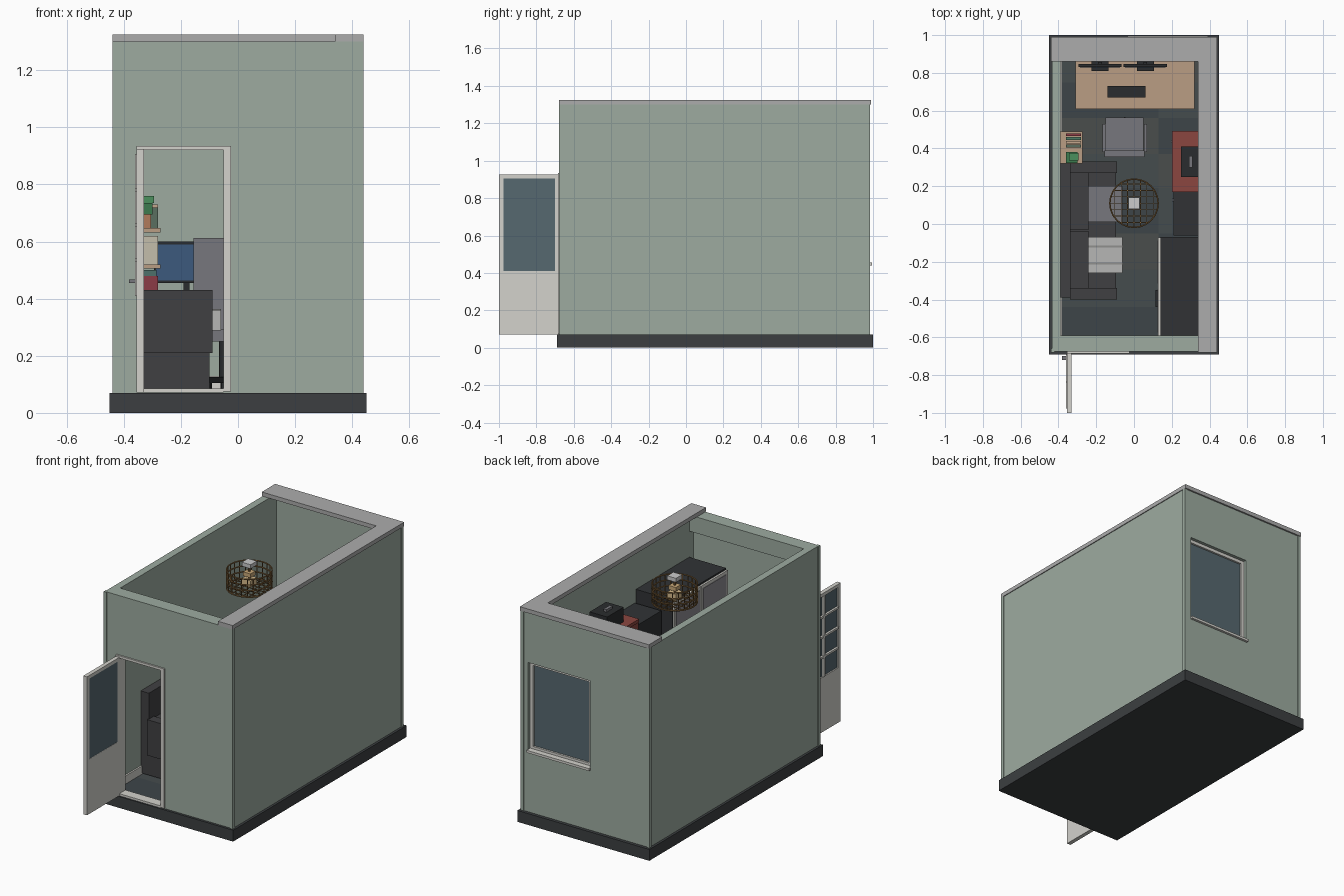
import bpy, math
from mathutils import Matrix

if "Cube" in bpy.data.objects:
    bpy.data.objects.remove(bpy.data.objects["Cube"])

MATS = {}


def paint(o, hexcol):
    if hexcol is None:
        return o
    if hexcol not in MATS:
        m = bpy.data.materials.new("paint_" + hexcol)
        m.diffuse_color = [(int(hexcol[i:i + 2], 16) / 255) ** 2.2 for i in (0, 2, 4)] + [1]
        m.use_nodes = True
        m.node_tree.nodes["Principled BSDF"].inputs["Base Color"].default_value = m.diffuse_color
        MATS[hexcol] = m
    o.data.materials.append(MATS[hexcol])
    return o


def box(name, x0, x1, y0, y1, z0, z1, col=None):
    bpy.ops.mesh.primitive_cube_add(size=1)
    o = bpy.context.object
    o.name = name
    o.data.transform(Matrix.Translation(((x0 + x1) / 2, (y0 + y1) / 2, (z0 + z1) / 2))
                     @ Matrix.Diagonal((x1 - x0, y1 - y0, z1 - z0, 1)))
    return paint(o, col)


def cyl(name, x, y, z0, z1, r, col=None, n=12):
    bpy.ops.mesh.primitive_cylinder_add(vertices=n, radius=r, depth=z1 - z0, location=(x, y, (z0 + z1) / 2))
    o = bpy.context.object
    o.name = name
    return paint(o, col)


def cut(o, *bounds):
    c = box("cutter", *bounds)
    m = o.modifiers.new("cut", "BOOLEAN")
    m.operation, m.object, m.solver = "DIFFERENCE", c, "EXACT"
    bpy.context.view_layer.objects.active = o
    bpy.ops.object.modifier_apply(modifier="cut")
    bpy.data.objects.remove(c)


GREEN, DARK, CREAM, GLASS = "9CAA9F", "3E4143", "D2D1CB", "57686F"
SOFA, TAN, GREY, BLACK, RED, BRASS = "424244", "B89C82", "77777C", "2E3032", "8A4842", "8A6A42"

# foundation and floor tiles
box("foundation", -.45, .45, -.69, 1, 0, .07, DARK)
rows = [-.63, -.44, -.24, -.05, .19, .37, .56, .75, .93]
cols = [-.39, -.13, .13, .39]
for j in range(8):
    for i in range(3):
        box("floor_tile", cols[i], cols[i + 1], rows[j], rows[j + 1], .065, .08,
            ("40474A", "474D4E", "4B4E4D")[(i // 2 + j) % 3])

# walls with door and window openings
walls = box("walls", -.435, .435, -.675, .98, .07, 1.3, GREEN)
cut(walls, -.39, .39, -.63, .93, 0, 1.5)
cut(walls, -.35, -.03, -.8, -.6, .075, .93)
cut(walls, -.03, .39, .9, 1.1, .45, .99)
for sx in (-.43, .43):
    for y in (-.67, .975):
        box("corner_post", sx - .01, sx + .01, y - .01, y + .01, .07, 1.3, GREEN)
box("front_beam", -.39, .39, -.632, -.59, 1.2, 1.3, GREEN)
box("back_cornice", -.44, .34, .86, .99, 1.3, 1.325, "ABABAB")
box("right_cornice", .34, .44, -.68, .99, 1.3, 1.325, "ABABAB")
box("left_baseboard", -.395, -.38, -.63, .93, .08, .13, CREAM)
box("right_baseboard", .38, .395, -.63, .93, .08, .13, CREAM)
box("back_baseboard", -.39, .39, .92, .935, .08, .13, CREAM)

# door frame
box("door_jamb", -.355, -.33, -.685, -.625, .075, .935, CREAM)
box("door_jamb", -.05, -.025, -.685, -.625, .075, .935, CREAM)
box("door_head", -.33, -.05, -.685, -.625, .92, .935, CREAM)
box("door_threshold", -.33, -.05, -.685, -.625, .072, .085, CREAM)

# open door: panel, glass and glazing bars
leaf = box("door_leaf", -.355, -.33, -1, -.685, .072, .925, CREAM)
cut(leaf, -.5, -.2, -.975, -.70, .41, .905)
box("door_glass", -.347, -.331, -.976, -.69, .41, .906, GLASS)
box("door_mullion", -.36, -.345, -.843, -.831, .41, .906, CREAM)
for k in range(1, 4):
    z = .41 + k * .124
    box("door_bar", -.36, -.345, -.976, -.69, z - .006, z + .006, CREAM)
box("door_handle", -.382, -.355, -.72, -.70, .455, .468, GREY)

# window
frame = box("window_frame", -.03, .39, .93, .96, .45, .99, CREAM)
cut(frame, -.01, .37, .9, 1, .47, .97)
box("window_glass", -.012, .372, .938, .948, .468, .972, GLASS)
box("window_sill", -.035, .392, .93, .995, .44, .455, CREAM)
box("inner_sill", -.035, .385, .90, .935, .44, .455, CREAM)

# sofa
box("sofa_base", -.38, -.10, -.39, .32, .085, .21, SOFA)
box("sofa_seat", -.38, -.095, -.345, .275, .21, .29, SOFA)
box("sofa_back", -.395, -.335, -.39, .32, .085, .59, SOFA)
for y in (-.40, .27):
    box("sofa_arm", -.34, -.09, y, y + .06, .21, .43, SOFA)
for y in (-.34, -.032):
    box("sofa_back_cushion", -.336, -.24, y, y + .302, .29, .42, SOFA)
box("grey_cushion", -.24, -.06, .01, .20, .288, .36, GREY)
box("pale_cushion", -.24, -.06, -.26, -.07, .288, .36, "B5B5B3")
for y in (-.215, -.125):
    box("cushion_stripe", -.241, -.059, y, y + .012, .30, .363, "8E8E8C")

# wall shelves, books and plant
for z in (.385, .505, .632):
    box("shelf", -.395, -.272, .32, .49, z, z + .015, TAN)
box("red_book", -.38, -.28, .33, .40, .40, .48, "8A3D48")
box("teal_book", -.38, -.285, .335, .40, .48, .50, "4E6F6A")
box("storage_box", -.38, -.28, .33, .42, .52, .62, "C2BCAA")
for k, c in enumerate(("8A3D48", "4F7A66", "C2A68C", "5A6E60")):
    box("top_book", -.36, -.28, .465 - k * .02, .48 - k * .02, .647, .73 - .01 * (k % 2), c)
box("plant_pot", -.35, -.305, .33, .375, .647, .695, "B07A5C")
box("plant_leaves", -.36, -.30, .322, .382, .695, .735, "3E7A50")
box("plant_top", -.345, -.295, .335, .375, .735, .76, "4C8F5E")

# desk with two monitors
box("desk_top", -.31, .32, .61, .91, .395, .42, TAN)
for x in (-.30, .28):
    for y in (.62, .87):
        box("desk_leg", x, x + .03, y, y + .03, .08, .395, BLACK)
for x in (-.18, .06):
    box("monitor_foot", x - .045, x + .045, .81, .86, .42, .428, BLACK)
    box("monitor_stem", x - .01, x + .01, .845, .857, .425, .50, BLACK)
    box("monitor_case", x - .115, x + .115, .832, .848, .455, .60, BLACK)
    box("monitor_screen", x - .107, x + .107, .829, .834, .463, .59, "3E5A7C")
box("keyboard", -.14, .06, .67, .73, .42, .428, BLACK)

# office chair
box("chair_seat", -.15, .05, .37, .565, .25, .29, GREY)
box("chair_back", -.155, .055, .355, .39, .29, .612, GREY)
for x in (-.168, .052):
    box("chair_arm", x, x + .016, .38, .53, .345, .362, GREY)
    box("chair_arm_post", x, x + .016, .45, .475, .26, .35, GREY)
cyl("chair_column", -.05, .465, .12, .25, .016, BLACK)
for k in range(5):
    a = k * math.tau / 5 + .3
    leg = box("chair_leg", 0, .10, -.01, .01, .105, .125, BLACK)
    leg.rotation_euler[2] = a
    leg.location = (-.05, .465, 0)
    cyl("caster", -.05 + .09 * math.cos(a), .465 + .09 * math.sin(a), .08, .106, .012, BLACK, 8)

# wardrobe with sliding mirror doors
box("wardrobe", .14, .39, -.59, -.07, .08, 1.04, "343638")
for y in (-.59, -.33):
    door = box("wardrobe_door", .128, .141, y, y + .258, .09, 1.03, CREAM)
    box("wardrobe_mirror", .125, .13, y + .015, y + .243, .11, 1.01, "8C8A90")
box("wardrobe_handle", .115, .127, -.44, -.35, .5, .52, BLACK)

# tall dark cabinet, red cabinet and coffee machine
box("dark_cabinet", .21, .39, -.06, .17, .08, .96, "343638")
box("dark_cabinet_handle", .20, .211, .12, .135, .55, .75, GREY)
box("red_cabinet", .205, .39, .172, .49, .08, .98, RED)
box("red_cabinet_top", .20, .39, .17, .492, .98, 1.0, RED)
box("red_cabinet_handle", .195, .206, .43, .445, .55, .75, GREY)
box("coffee_machine", .25, .37, .25, .41, 1.0, 1.09, BLACK)
box("coffee_lid_grip", .29, .31, .30, .36, 1.09, 1.105, GREY)

# pendant lamp: canopy, bulbs and wire cage
LX, LY, R = 0, .11, .128
box("lamp_canopy", LX - .03, LX + .03, LY - .03, LY + .03, 1.275, 1.30, "C4C4C4")
cyl("lamp_rod", LX, LY, 1.16, 1.28, .006, BRASS, 8)
box("lamp_socket", LX - .025, LX + .025, LY - .025, LY + .025, 1.215, 1.24, "C9A878")
box("lamp_bulb", LX - .03, LX + .03, LY - .03, LY + .03, 1.16, 1.20, "D8BC8C")
for z in (1.14, 1.18, 1.215, 1.25):
    bpy.ops.mesh.primitive_torus_add(major_radius=R, minor_radius=.004, major_segments=24,
                                     minor_segments=6, location=(LX, LY, z))
    bpy.context.object.name = "cage_ring"
    paint(bpy.context.object, BRASS)
for k in range(24):
    a = k * math.tau / 24
    cyl("cage_wire", LX + R * math.cos(a), LY + R * math.sin(a), 1.14, 1.25, .003, BRASS, 6)
for k in range(-3, 4):
    d = k * .034
    h = math.sqrt(R * R - d * d)
    box("cage_grid_bar", LX + d - .002, LX + d + .002, LY - h, LY + h, 1.138, 1.142, BRASS)
    box("cage_grid_bar", LX - h, LX + h, LY + d - .002, LY + d + .002, 1.138, 1.142, BRASS)
